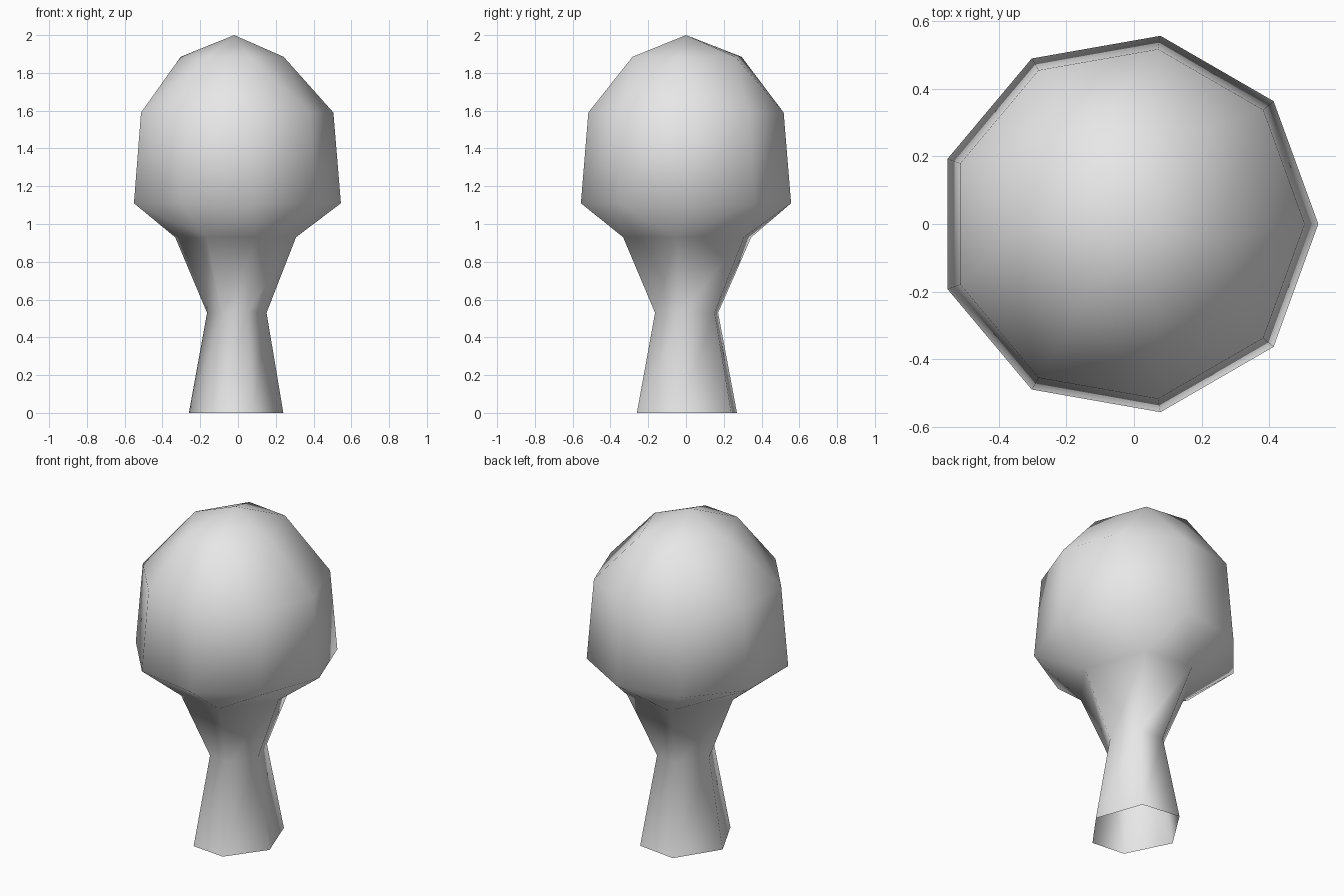
import bpy, bmesh
from math import cos, sin, tau

if "Cube" in bpy.data.objects:
    bpy.data.objects.remove(bpy.data.objects["Cube"], do_unlink=True)

grey = bpy.data.materials.new("plain_grey")
grey.use_nodes = True
grey.diffuse_color = (0.8, 0.8, 0.8, 1)
bsdf = next(n for n in grey.node_tree.nodes if n.type == 'BSDF_PRINCIPLED')
bsdf.inputs["Base Color"].default_value = grey.diffuse_color

# Slightly uneven six-sided trunk section, starting at +x
SECTION = [(.24, -.04), (.14, .24), (-.10, .27), (-.26, .02), (-.13, -.24), (.08, -.26)]

bm = bmesh.new()


def trunk_ring(scale, z, shift=0):
    return [bm.verts.new((x * scale + shift, y * scale, z)) for x, y in SECTION]


def crown_ring(radius, z, sides=9):
    return [bm.verts.new((radius * cos(tau * i / sides) - .02,
                          radius * sin(tau * i / sides), z)) for i in range(sides)]


def join(low, high):
    """Skin two rings; quads for equal counts, shortest diagonals otherwise."""
    n, m = len(low), len(high)
    if n == m:
        for i in range(n):
            k = (i + 1) % n
            bm.faces.new((low[i], low[k], high[k], high[i]))
        return
    i = j = 0
    while i < n or j < m:
        a, b = low[i % n], high[j % m]
        a2, b2 = low[(i + 1) % n], high[(j + 1) % m]
        step_low = (a2.co - b.co).length < (b2.co - a.co).length
        if j == m or (i < n and step_low):
            bm.faces.new((a, a2, b))
            i += 1
        else:
            bm.faces.new((a, b2, b))
            j += 1


# Flared trunk, open at the foot, running into the rounded crown
rings = [trunk_ring(1, 0), trunk_ring(.63, .53), trunk_ring(1.28, .93),
         crown_ring(.565, 1.11), crown_ring(.525, 1.59),
         trunk_ring(1.09, 1.885, -.02)]
for low, high in zip(rings, rings[1:]):
    join(low, high)

# Crown tip
tip = bm.verts.new((-.02, 0, 2))
top = rings[-1]
for i in range(len(top)):
    bm.faces.new((top[i], top[(i + 1) % len(top)], tip))

bmesh.ops.recalc_face_normals(bm, faces=bm.faces)
for f in bm.faces:
    f.smooth = True
mesh = bpy.data.meshes.new("tree")
bm.to_mesh(mesh)
bm.free()
mesh.materials.append(grey)
tree = bpy.data.objects.new("tree", mesh)
bpy.context.scene.collection.objects.link(tree)
